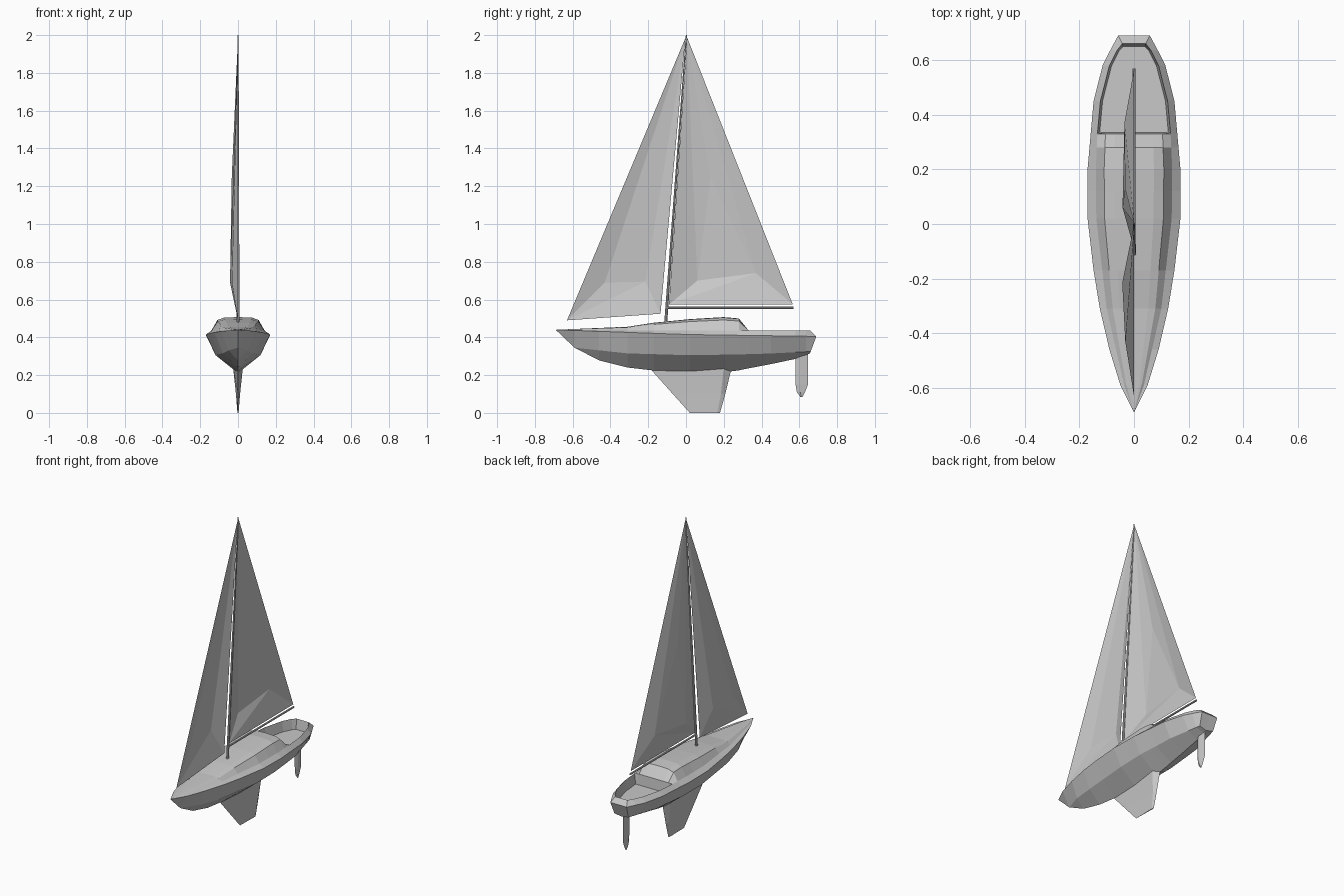
import bpy, bmesh
from mathutils import Vector

if "Cube" in bpy.data.objects:
    bpy.data.objects.remove(bpy.data.objects["Cube"], do_unlink=True)

grey = bpy.data.materials.new("plain_grey")
grey.use_nodes = True
colour = (0.58, 0.58, 0.58, 1)
grey.diffuse_color = colour
grey.node_tree.nodes["Principled BSDF"].inputs["Base Color"].default_value = colour


def make_part(name, faces, closed=True):
    """Build a flat-shaded object from a list of faces given as corner points."""
    bm = bmesh.new()
    for corners in faces:
        bm.faces.new([bm.verts.new(c) for c in corners])
    bmesh.ops.remove_doubles(bm, verts=bm.verts, dist=0.0005)
    if closed:
        bmesh.ops.recalc_face_normals(bm, faces=bm.faces)
    mesh = bpy.data.meshes.new(name)
    bm.to_mesh(mesh)
    bm.free()
    mesh.materials.append(grey)
    obj = bpy.data.objects.new(name, mesh)
    bpy.context.scene.collection.objects.link(obj)
    return obj


def curve(*points):
    """Return a function that interpolates straight between (y, value) points."""
    def sample(y):
        if y <= points[0][0]:
            return points[0][1]
        for (a, va), (b, vb) in zip(points, points[1:]):
            if y <= b:
                return va + (vb - va) * (y - a) / (b - a)
        return points[-1][1]
    return sample


def loft(rings, wrap=False):
    """Quads between neighbouring rings of equal length."""
    faces = []
    for r, s in zip(rings, rings[1:]):
        count = len(r)
        for i in range(count if wrap else count - 1):
            j = (i + 1) % count
            faces.append([r[i], r[j], s[j], s[i]])
    return faces


# Hull lines: widths are half widths, measured along the boat
sheer_w = curve((-.69, 0), (-.59, .05), (-.46, .09), (-.31, .125), (-.17, .148),
                (.02, .17), (.2, .17), (.45, .148), (.58, .115), (.64, .085))
sheer_z = curve((-.69, .44), (0, .415), (.69, .405))
rim_w = curve((-.69, 0), (-.59, .036), (-.31, .1), (.02, .138), (.2, .14),
              (.33, .134), (.45, .123), (.58, .09), (.64, .06))
chine_w = curve((-.59, 0), (-.46, .05), (-.31, .08), (.02, .118), (.2, .12),
                (.45, .1), (.64, .055))
chine_z = curve((-.59, .345), (-.31, .315), (.03, .305), (.4, .312), (.66, .325))
keel_z = curve((-.59, .345), (-.5, .29), (-.35, .245), (-.18, .225), (.03, .21),
               (.23, .215), (.4, .25), (.55, .275), (.64, .308))
crown_z = curve((-.69, .44), (-.31, .456), (-.1, .488), (.03, .497),
                (.2, .507), (.28, .5), (.33, .438))
RIM_Z, FLOOR_Z = .437, .37


def station(y, cockpit=False):
    """Half section from the keel, round the side, to the deck centreline."""
    rim = rim_w(y)
    rim_z = max(RIM_Z, sheer_z(y))
    if cockpit:
        inner = [(rim - .008, y, FLOOR_Z), (rim / 2, y, FLOOR_Z), (0, y, FLOOR_Z)]
    else:
        rise = crown_z(y) - rim_z
        inner = [(rim * .78, y, rim_z + rise * .78),
                 (rim * .52, y, rim_z + rise * .97), (0, y, rim_z + rise)]
    return [(0, y, keel_z(y)), (chine_w(y), y, chine_z(y)),
            (sheer_w(y), y, sheer_z(y)), (rim, y, rim_z)] + inner


bow = [(0, -.69, .44)] * 7
decked = [station(y) for y in (-.59, -.46, -.31, -.17, .02, .12, .2, .28, .33)]
cockpit = [station(y, True) for y in (.335, .45, .58, .635)]
stern = [(0, .655, .315), (.05, .66, .325), (.058, .69, .405), (.043, .66, .435),
         (.04, .65, FLOOR_Z), (.02, .65, FLOOR_Z), (0, .65, FLOOR_Z)]
half = loft([bow] + decked + cockpit + [stern])

# Transom, its bevelled top and the aft cockpit wall
sheer_mid, rim_mid = (0, .69, .405), (0, .66, .435)
half += [stern[:3] + [sheer_mid],
         [stern[2], stern[3], rim_mid, sheer_mid],
         stern[3:] + [rim_mid]]
other_half = [[(-x, y, z) for x, y, z in face] for face in half]
make_part("hull_and_deck", half + other_half)


def foil(name, sections):
    """Thin blade from (z, leading y, thickest y, trailing y, half thickness)."""
    rings = [[(0, lead, z), (t, thick, z), (0, trail, z), (-t, thick, z)]
             for z, lead, thick, trail, t in sections]
    make_part(name, loft(rings, wrap=True) + [rings[0], rings[-1]])


# Underwater blades
foil("keel_fin", [(.24, -.195, .2, .242, .026), (.1, -.07, .185, .208, .011),
                  (0, .02, .165, .18, .003)])
foil("rudder", [(.32, .578, .6, .645, .01), (.15, .58, .6, .646, .008),
                (.11, .587, .605, .63, .006), (.085, .605, .61, .617, .003)])


def spar(name, start, end, radius, tip_radius):
    """Tapered round pole between two points."""
    start, end = Vector(start), Vector(end)
    axis = end - start
    bpy.ops.mesh.primitive_cone_add(vertices=8, radius1=radius, radius2=tip_radius,
                                    depth=axis.length, location=(start + end) / 2,
                                    rotation=axis.to_track_quat('Z', 'Y').to_euler())
    pole = bpy.context.object
    pole.name = name
    pole.data.materials.append(grey)


spar("mast", (0, -.108, .47), (0, .002, 2), .008, .003)
spar("boom", (0, -.1, .557), (0, .57, .557), .006, .006)


def sail(name, points, panels):
    """Faceted cloth; panels are strings of point letters."""
    make_part(name, [[points[k] for k in panel] for panel in panels], closed=False)


# Sails bellied to one side: t tack, c clew, h head, the rest is the belly
sail("mainsail", {"t": (0, -.09, .573), "c": (0, .565, .575), "h": (0, .005, 1.99),
                  "a": (-.042, .06, .7), "b": (-.035, .37, .74), "d": (-.033, .13, 1.25)},
     ("tcb", "tba", "chb", "hdb", "dab", "tah", "adh"))
sail("jib", {"t": (0, -.63, .49), "c": (-.004, -.135, .525), "h": (0, -.003, 1.985),
             "a": (-.032, -.43, .69), "b": (-.043, -.215, .695)},
     ("tcb", "tba", "tah", "abh", "bch"))
